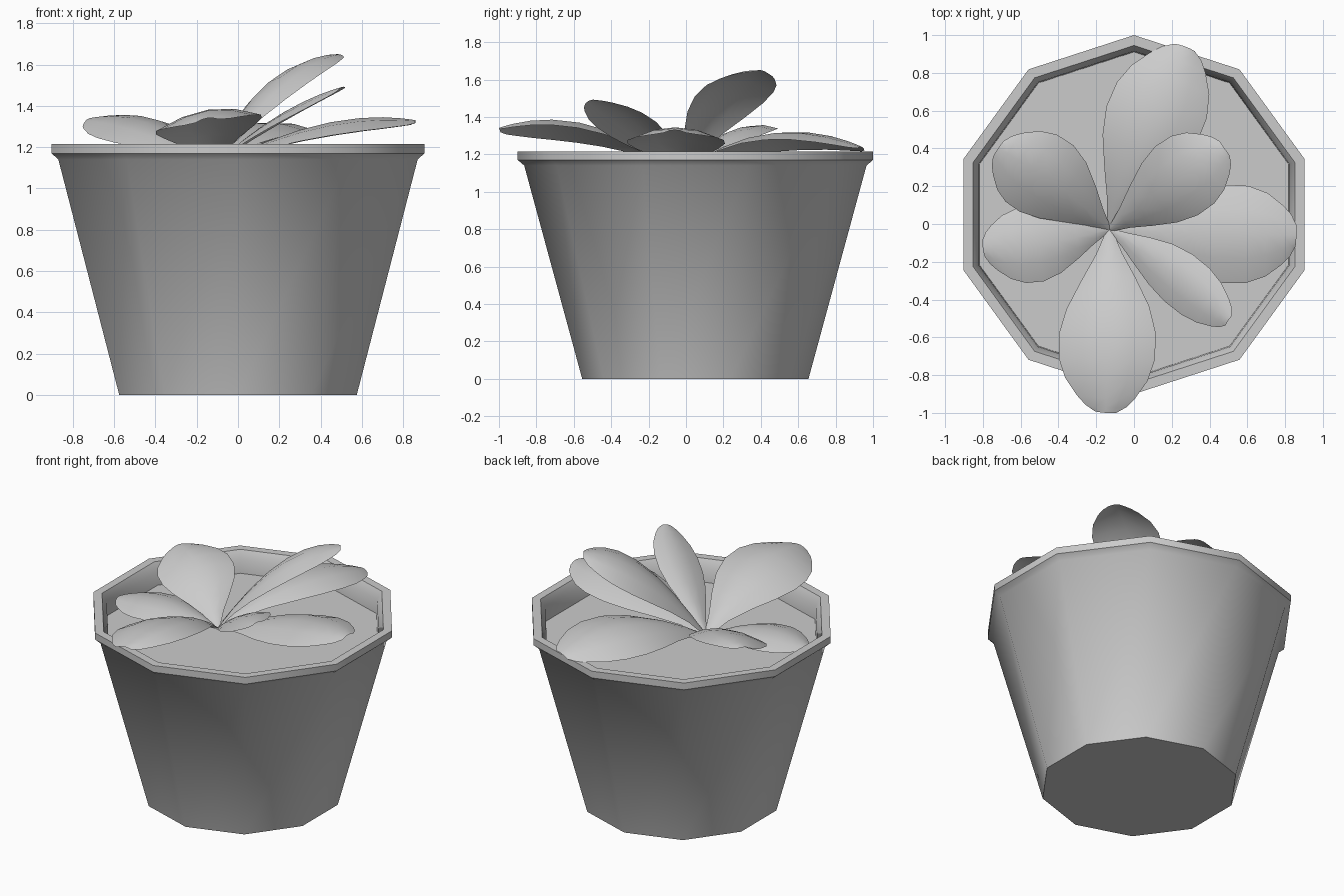
import bpy, math
from mathutils import Vector

if "Cube" in bpy.data.objects:
    bpy.data.objects.remove(bpy.data.objects["Cube"])

CENTER_Y = 0.05
SIDES = 10


def make_object(name, verts, faces, angle):
    mesh = bpy.data.meshes.new(name)
    mesh.from_pydata(verts, [], faces)
    obj = bpy.data.objects.new(name, mesh)
    bpy.context.collection.objects.link(obj)
    bpy.ops.object.select_all(action='DESELECT')
    obj.select_set(True)
    bpy.context.view_layer.objects.active = obj
    bpy.ops.object.shade_smooth_by_angle(angle=math.radians(angle))
    return obj


def ring(radius, z):
    return [(radius * math.cos(math.radians(90 + 360 * k / SIDES)),
             CENTER_Y + radius * math.sin(math.radians(90 + 360 * k / SIDES)), z)
            for k in range(SIDES)]


def lathe(name, profile):
    verts = [v for r, z in profile for v in ring(r, z)]
    faces = [tuple(reversed(range(SIDES)))]
    for i in range(len(profile) - 1):
        for k in range(SIDES):
            a, b = i * SIDES + k, i * SIDES + (k + 1) % SIDES
            faces.append((a, b, b + SIDES, a + SIDES))
    return make_object(name, verts, faces, 40)


# Ten-sided pot with a chamfered lip and open inside
lathe("pot", [(0.605, 0), (0.915, 1.14), (0.95, 1.17), (0.95, 1.215),
              (0.895, 1.215), (0.865, 1.16), (0.86, 1.05)])

# Soil disc
make_object("soil", ring(0.862, 1.07), [tuple(range(SIDES))], 30)

# Leaf outline: (position along leaf, share of half width)
OUTLINE = [(0, .06), (.12, .27), (.25, .56), (.4, .85), (.55, 1),
           (.7, .99), (.82, .85), (.92, .6), (.97, .42), (1, .22)]
ROOT = Vector((-0.13, -0.03, 1.10))


def leaf(name, mid, tip, half, roll, droop=0.25):
    mid, tip = Vector(mid), Vector(tip)
    ctrl = 2 * mid - 0.5 * (ROOT + tip)
    flat = (tip - ROOT).to_2d().normalized()
    verts, faces, across = [], [], (-1, -0.5, 0, 0.5, 1)
    for t, w in OUTLINE:
        p = (1 - t) ** 2 * ROOT + 2 * t * (1 - t) * ctrl + t * t * tip
        tangent = ((1 - t) * (ctrl - ROOT) + t * (tip - ctrl)).normalized()
        left = Vector((-flat.y, flat.x, 0))
        up = tangent.cross(left).normalized()
        r = math.radians(roll)
        side = left * math.cos(r) + up * math.sin(r)
        for s in across:
            verts.append(p + side * (s * w * half) - up * (droop * half * w * s * s))
    n = len(across)
    for i in range(len(OUTLINE) - 1):
        for j in range(n - 1):
            a = i * n + j
            faces.append((a, a + n, a + n + 1, a + 1))
    # wind so that the upper side faces out
    faces = [tuple(reversed(f)) for f in faces]
    obj = make_object(name, verts, faces, 60)
    if sum(p.normal.z for p in obj.data.polygons) < 0:
        obj.data.flip_normals()


# Seven leaves spreading from one root
leaf("leaf_back", (0.07, 0.47, 1.31), (0.27, 0.94, 1.24), 0.26, -6)
leaf("leaf_upright", (0.17, 0.19, 1.51), (0.48, 0.40, 1.65), 0.215, -6)
leaf("leaf_right", (0.40, -0.05, 1.31), (0.86, -0.06, 1.33), 0.26, 0)
leaf("leaf_front_right", (0.19, -0.25, 1.35), (0.50, -0.51, 1.49), 0.15, 16)
leaf("leaf_front", (-0.14, -0.52, 1.355), (-0.15, -1.0, 1.34), 0.26, 9)
leaf("leaf_back_left", (-0.42, 0.21, 1.31), (-0.72, 0.40, 1.34), 0.23, -11)
leaf("leaf_left", (-0.47, -0.10, 1.21), (-0.80, -0.13, 1.17), 0.20, 0)
